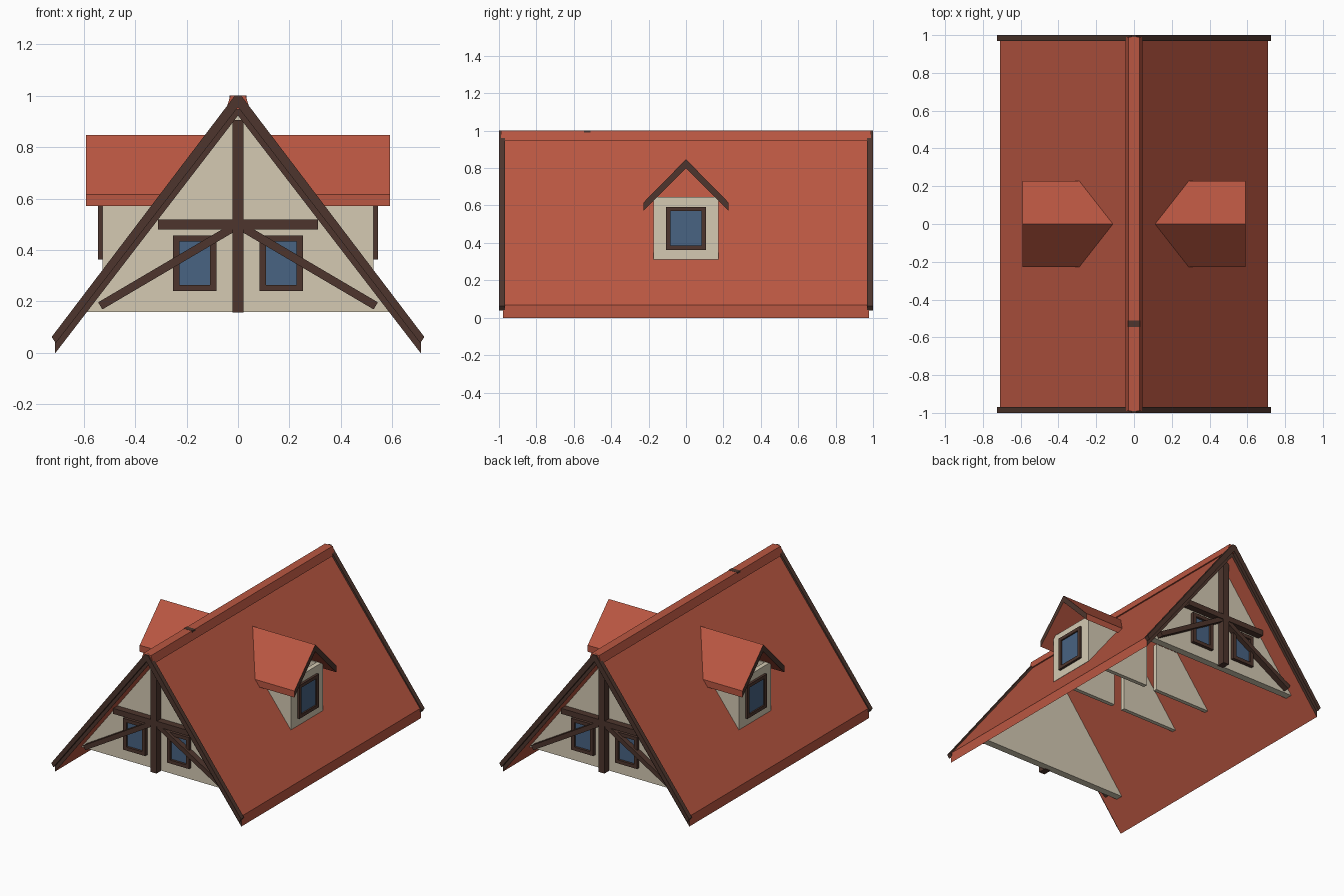
import bpy, bmesh, math
from mathutils import Vector

if "Cube" in bpy.data.objects:
    bpy.data.objects.remove(bpy.data.objects["Cube"])


def material(name, rgb):
    m = bpy.data.materials.new(name)
    m.diffuse_color = (*rgb, 1)
    m.use_nodes = True
    m.node_tree.nodes["Principled BSDF"].inputs["Base Color"].default_value = m.diffuse_color
    return m


RED = material("red tiles", (0.49, 0.095, 0.054))
CREAM = material("cream plaster", (0.66, 0.59, 0.45))
BROWN = material("dark timber", (0.075, 0.036, 0.026))
GLASS = material("blue glass", (0.065, 0.125, 0.225))

SLOPE = 1.3          # main roof pitch
TOP, UNDER = 0.992, 0.922   # apex heights of roof top and underside


def loft(name, ring_a, ring_b, mat, end_mat=None):
    """Join two matching rings of points into a closed solid."""
    bm = bmesh.new()
    a = [bm.verts.new(p) for p in ring_a]
    b = [bm.verts.new(p) for p in ring_b]
    ends = [bm.faces.new(a), bm.faces.new(b)]
    for i in range(len(a)):
        j = (i + 1) % len(a)
        bm.faces.new((a[i], a[j], b[j], b[i]))
    for f in ends:
        f.material_index = 1 if end_mat else 0
    bmesh.ops.recalc_face_normals(bm, faces=bm.faces)
    me = bpy.data.meshes.new(name)
    bm.to_mesh(me)
    bm.free()
    me.materials.append(mat)
    if end_mat:
        me.materials.append(end_mat)
    ob = bpy.data.objects.new(name, me)
    bpy.context.collection.objects.link(ob)
    return ob


def prism_y(name, profile, y0, y1, mat, end_mat=None):
    """Extrude an (x, z) profile along y."""
    return loft(name, [(x, y0, z) for x, z in profile],
                [(x, y1, z) for x, z in profile], mat, end_mat)


def box(name, x, y, z, mat):
    p = [(x[0], z[0]), (x[1], z[0]), (x[1], z[1]), (x[0], z[1])]
    return prism_y(name, p, y[0], y[1], mat)


def beam(a, b, w):
    """Rectangle profile of width w running from a to b."""
    a, b = Vector(a), Vector(b)
    d = (b - a).normalized()
    n = Vector((-d.y, d.x)) * w / 2
    return [tuple(a + n), tuple(b + n), tuple(b - n), tuple(a - n)]


# Main roof: one folded slab with timber coloured verges
X = 0.71
prism_y("main_roof", [(-X, TOP - SLOPE * X), (0, TOP), (X, TOP - SLOPE * X),
                      (X, UNDER - SLOPE * X), (0, UNDER), (-X, UNDER - SLOPE * X)],
        -0.978, 0.978, RED, BROWN)

# Ridge cap with a small dark joint
prism_y("ridge_cap", [(-0.046, 0.945), (-0.03, 1.0), (0.03, 1.0), (0.046, 0.945)],
        -0.99, 0.99, RED)
box("ridge_joint", (-0.033, 0.033), (-0.545, -0.51), (0.97, 1.001), BROWN)

for end, s in (("front", -1), ("back", 1)):
    # Verge boards along the roof edge
    prism_y(end + "_verge_board",
            [(-0.724, 0.062), (-0.012, 1.0), (0.012, 1.0), (0.724, 0.062),
             (0.708, 0.038), (0, 0.955), (-0.708, 0.038)],
            s * 0.968, s * 1.0, BROWN)

    # Gable wall
    w = (UNDER + 0.01 - 0.16) / SLOPE
    prism_y(end + "_gable_wall", [(-w, 0.16), (w, 0.16), (0, UNDER + 0.01)],
            s * 0.82, s * 0.87, CREAM)

    # Timber framing
    box(end + "_post", (-0.022, 0.022), (s * 0.86, s * 0.92), (0.158, 0.905), BROWN)
    box(end + "_collar_beam", (-0.31, 0.31), (s * 0.86, s * 0.917), (0.48, 0.518), BROWN)
    for m in (-1, 1):
        prism_y(end + "_brace", beam((m * 0.535, 0.183), (m * 0.01, 0.492), 0.032),
                s * 0.86, s * 0.912, BROWN)

        # Gable windows: four frame bars around a pane
        x0, x1 = m * 0.083, m * 0.252
        t = m * 0.025
        yr = (s * 0.865, s * 0.893)
        box(end + "_window_pane", (x0 + t, x1 - t), (s * 0.868, s * 0.877), (0.264, 0.433), GLASS)
        box(end + "_window_jamb", (x0, x0 + t), yr, (0.24, 0.457), BROWN)
        box(end + "_window_jamb", (x1 - t, x1), yr, (0.24, 0.457), BROWN)
        box(end + "_window_sill", (x0 + t, x1 - t), yr, (0.24, 0.264), BROWN)
        box(end + "_window_head", (x0 + t, x1 - t), yr, (0.433, 0.457), BROWN)

for side, s in (("right", 1), ("left", -1)):
    # Dormer roof: its inner end is cut to sit inside the main roof slab
    prof = [(-0.228, 0.615), (0, 0.847), (0.228, 0.615),
            (0.228, 0.57), (0, 0.80), (-0.228, 0.57)]
    ob = loft(side + "_dormer_roof",
              [(s * (0.955 - z) / SLOPE, y, z) for y, z in prof],
              [(s * 0.59, y, z) for y, z in prof], RED, BROWN)

    # Dormer walls
    box(side + "_dormer_front", (s * 0.495, s * 0.527), (-0.175, 0.175), (0.31, 0.645), CREAM)
    for m in (-1, 1):
        box(side + "_dormer_cheek", (s * 0.04, s * 0.527), (m * 0.147, m * 0.175),
            (0.31, 0.645), CREAM)
        # Dormer window jambs
        box(side + "_dormer_jamb", (s * 0.52, s * 0.543), (m * 0.082, m * 0.106),
            (0.363, 0.593), BROWN)
    for z in (0.363, 0.57):
        box(side + "_dormer_rail", (s * 0.52, s * 0.543), (-0.082, 0.082),
            (z, z + 0.023), BROWN)
    box(side + "_dormer_pane", (s * 0.525, s * 0.533), (-0.082, 0.082), (0.386, 0.57), GLASS)
